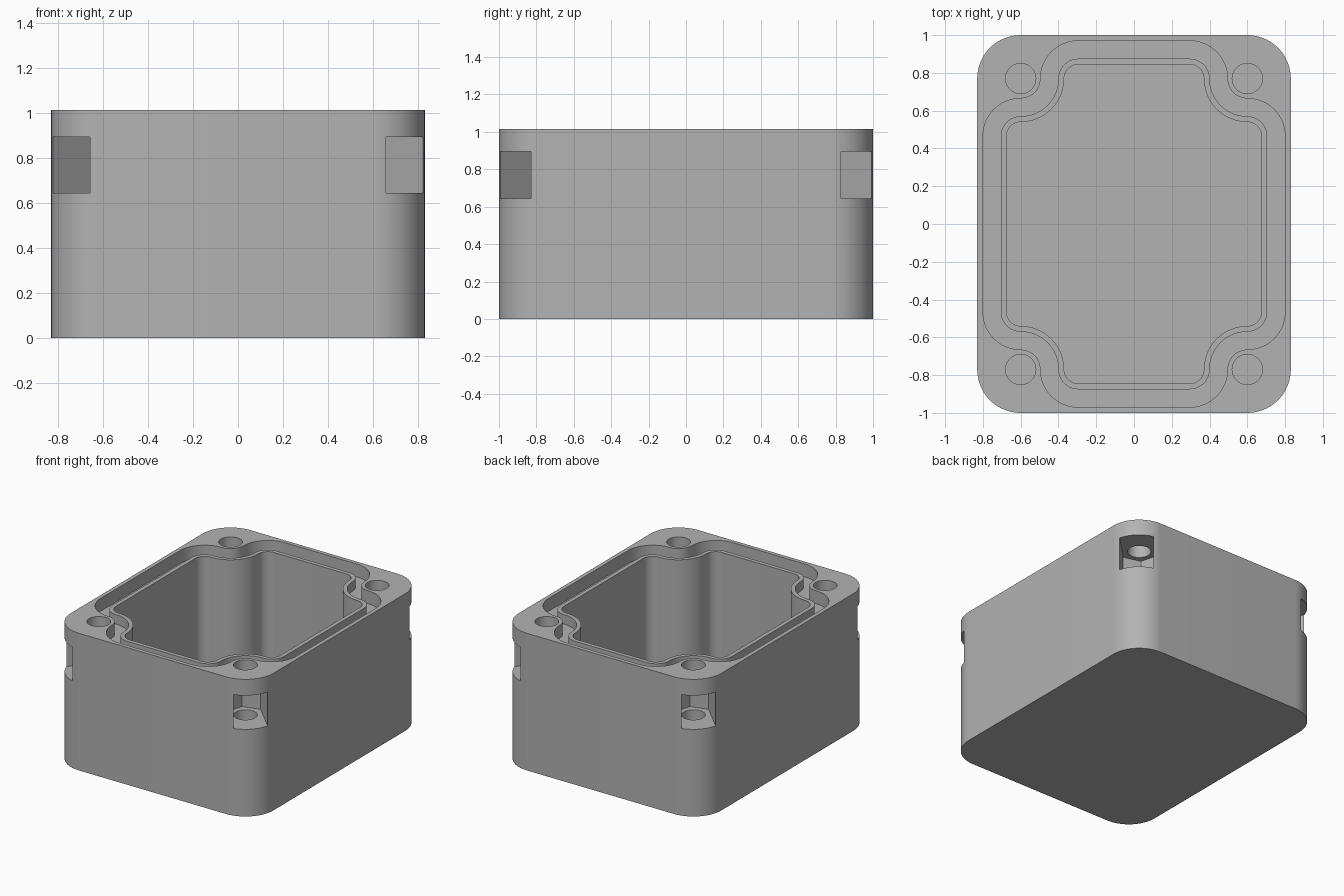
import bpy, bmesh, math

if "Cube" in bpy.data.objects:
    bpy.data.objects.remove(bpy.data.objects["Cube"], do_unlink=True)

HALF_X, HALF_Y, HEIGHT = 0.83, 1.0, 1.015
SCREW_X, SCREW_Y = 0.6, 0.77          # screw axes, also the corner centres
FLOOR_Z, GROOVE_Z, LIP_Z = 0.13, 0.92, 0.99
POCKET_LOW, POCKET_HIGH = 0.645, 0.895
ABOVE = HEIGHT + 0.1

grey = bpy.data.materials.new("plain_grey")
grey.use_nodes = True
colour = (0.45, 0.45, 0.45, 1)
grey.diffuse_color = colour
grey.node_tree.nodes["Principled BSDF"].inputs["Base Color"].default_value = colour


def arc(cx, cy, r, start, end, steps=16):
    angles = [math.radians(start + (end - start) * i / steps) for i in range(steps + 1)]
    return [(cx + r * math.cos(a), cy + r * math.sin(a)) for a in angles]


def four_way(quarter):
    """Mirror a first-quadrant path into a closed counter-clockwise outline."""
    back = quarter[::-1]
    return (quarter + [(-x, y) for x, y in back]
            + [(-x, -y) for x, y in quarter] + [(x, -y) for x, y in back])


def seal_outline(inset):
    """Outline that swings inward around each screw, offset by inset."""
    convex, concave = 0.2 - inset, 0.105 + inset
    inner_x, inner_y = SCREW_X - 0.305, SCREW_Y - 0.305
    return four_way(arc(SCREW_X, inner_y, convex, 0, 90)
                    + arc(SCREW_X, SCREW_Y, concave, 270, 180)[1:-1]
                    + arc(inner_x, SCREW_Y, convex, 0, 90))


def prism(name, outline, low, high):
    bm = bmesh.new()
    face = bm.faces.new([bm.verts.new((x, y, low)) for x, y in outline])
    grown = bmesh.ops.extrude_face_region(bm, geom=[face])["geom"]
    tops = [v for v in grown if isinstance(v, bmesh.types.BMVert)]
    bmesh.ops.translate(bm, verts=tops, vec=(0, 0, high - low))
    bmesh.ops.recalc_face_normals(bm, faces=bm.faces)
    mesh = bpy.data.meshes.new(name)
    bm.to_mesh(mesh)
    bm.free()
    mesh.materials.append(grey)
    obj = bpy.data.objects.new(name, mesh)
    bpy.context.collection.objects.link(obj)
    return obj


def combine(target, tool, operation):
    mod = target.modifiers.new(tool.name, 'BOOLEAN')
    mod.operation, mod.object, mod.solver = operation, tool, 'EXACT'
    bpy.context.view_layer.objects.active = target
    bpy.ops.object.modifier_apply(modifier=mod.name)
    bpy.data.objects.remove(tool, do_unlink=True)


# Rounded outer block
body = prism("enclosure_body", four_way(arc(SCREW_X, SCREW_Y, HALF_X - SCREW_X, 0, 90, 24)),
             0, HEIGHT)

# Seal groove, raised lip and inner cavity
combine(body, prism("groove", seal_outline(0), GROOVE_Z, ABOVE), 'DIFFERENCE')
combine(body, prism("lip", seal_outline(0.095), GROOVE_Z - 0.02, LIP_Z), 'UNION')
combine(body, prism("cavity", seal_outline(0.125), FLOOR_Z, ABOVE), 'DIFFERENCE')

# Screw holes and diagonal nut pockets at the four corners
flat = 0.116
corner = flat / math.cos(math.radians(30))
pocket_shape = [(0.5, -flat), (0.5, flat), (-corner / 2, flat),
                (-corner, 0), (-corner / 2, -flat)]
for sx in (-1, 1):
    for sy in (-1, 1):
        cx, cy = sx * SCREW_X, sy * SCREW_Y
        k = math.sqrt(0.5)
        outline = [(cx + sx * k * (u - v), cy + sy * k * (u + v)) for u, v in pocket_shape]
        combine(body, prism("nut_pocket", outline, POCKET_LOW, POCKET_HIGH), 'DIFFERENCE')
        combine(body, prism("screw_hole", arc(cx, cy, 0.08, 0, 350, 35), 0.45, ABOVE),
                'DIFFERENCE')

# Smooth curved walls, crisp edges
bpy.ops.object.select_all(action='DESELECT')
body.select_set(True)
bpy.context.view_layer.objects.active = body
bpy.ops.object.shade_smooth_by_angle(angle=math.radians(30))
